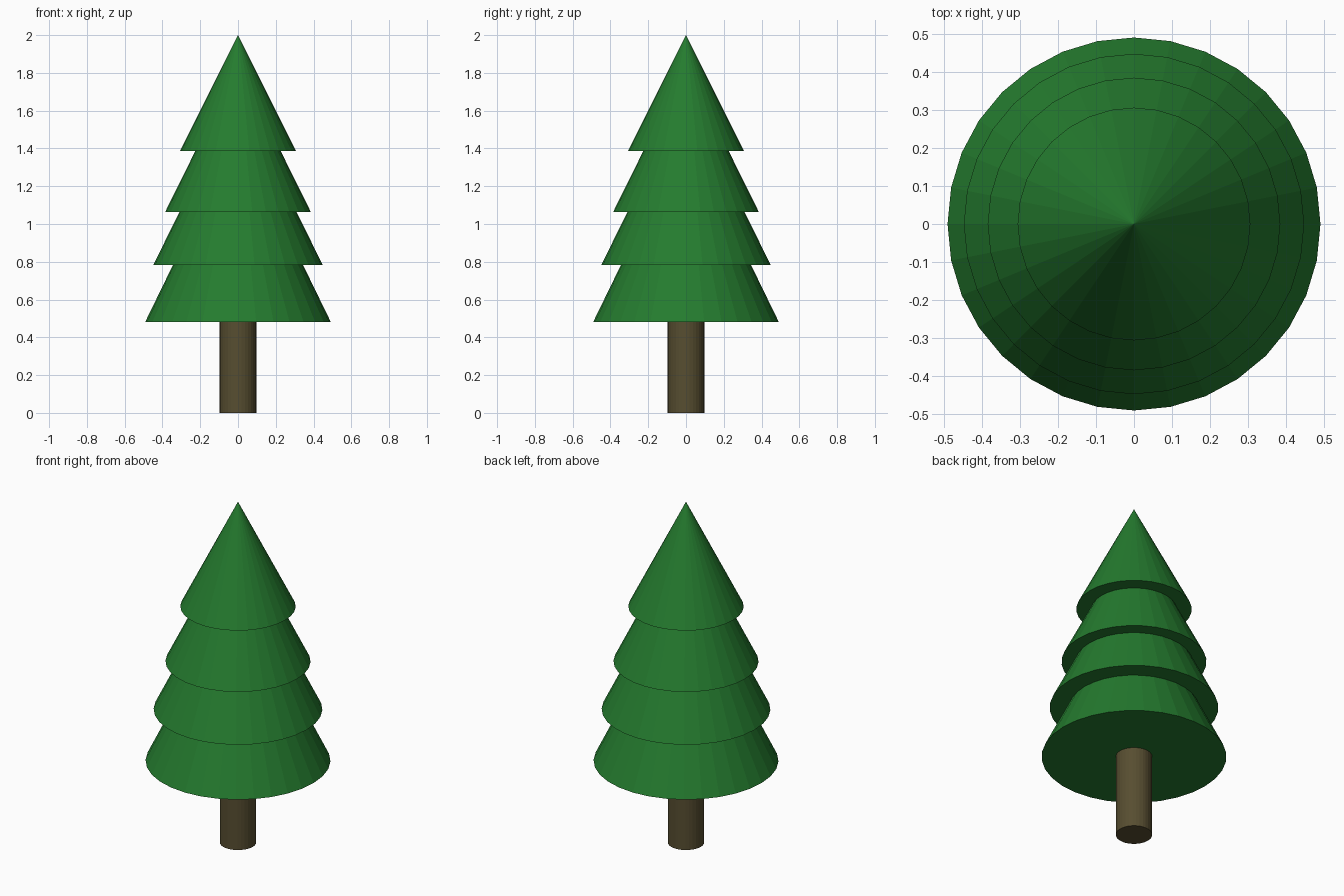
import bpy

if "Cube" in bpy.data.objects:
    bpy.data.objects.remove(bpy.data.objects["Cube"])

SIDES = 32


def material(name, color):
    mat = bpy.data.materials.new(name)
    mat.diffuse_color = color
    mat.use_nodes = True
    mat.node_tree.nodes["Principled BSDF"].inputs["Base Color"].default_value = mat.diffuse_color
    return mat


def cone(name, base_z, height, r_bottom, r_top, mat):
    bpy.ops.mesh.primitive_cone_add(
        vertices=SIDES, radius1=r_bottom, radius2=r_top, depth=height,
        location=(0, 0, base_z + height / 2))
    obj = bpy.context.object
    obj.name = name
    obj.data.materials.append(mat)
    return obj


green = material("needles", (0.018, 0.20, 0.028, 1))
brown = material("bark", (0.095, 0.075, 0.03, 1))

# Trunk, ending just inside the lowest tier
cone("trunk", 0.0, 0.49, 0.097, 0.097, brown)

# Overlapping foliage cones, bottom to top: base z, height, radius
tiers = [
    (0.48, 1.01, 0.492),
    (0.782, 0.91, 0.449),
    (1.063, 0.78, 0.386),
    (1.386, 0.614, 0.307),
]
for i, (z, height, radius) in enumerate(tiers, 1):
    cone(f"foliage_tier_{i}", z, height, radius, 0.0, green)
